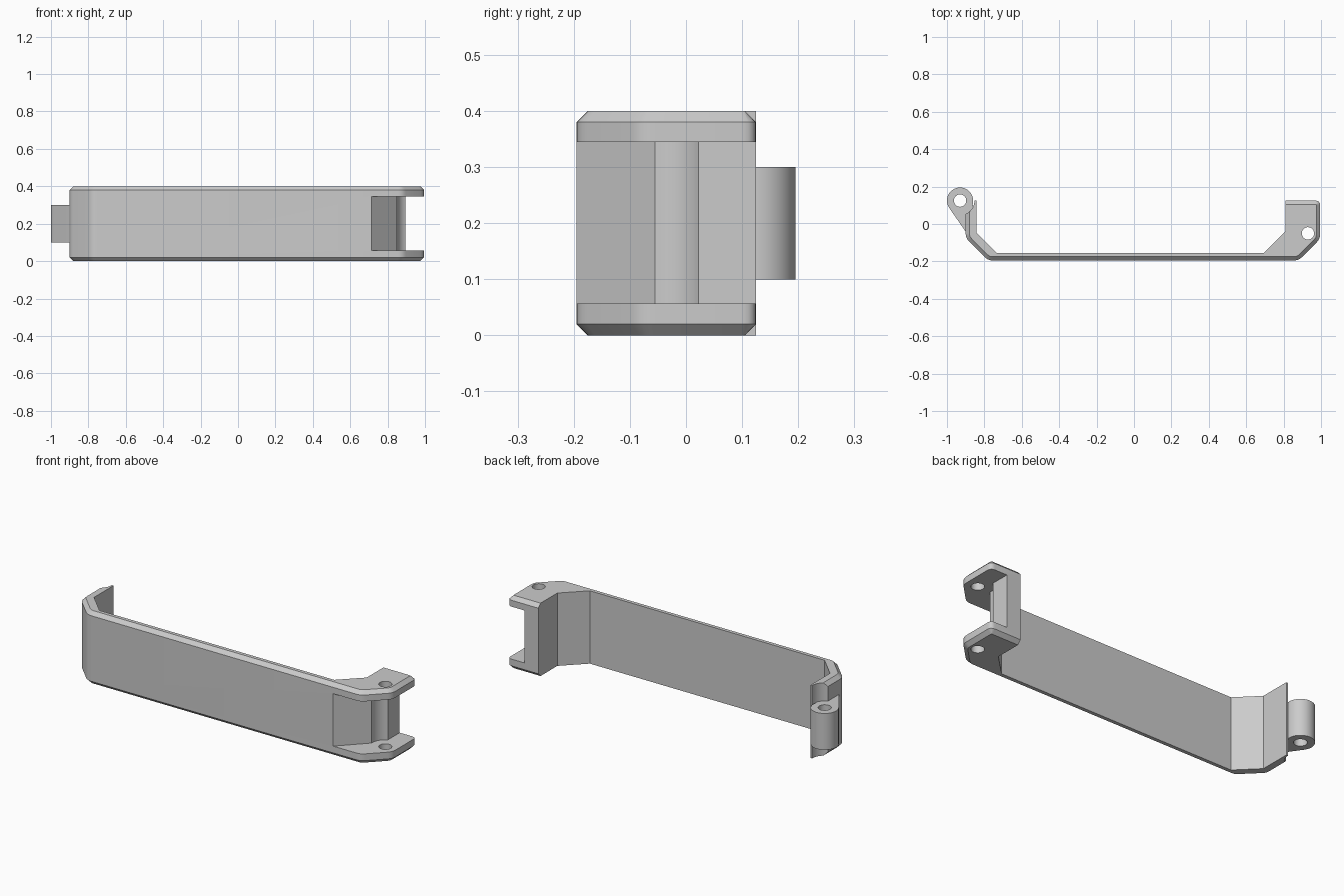
import bpy, bmesh
from math import cos, sin, pi, radians
from mathutils import Vector

if "Cube" in bpy.data.objects:
    bpy.data.objects.remove(bpy.data.objects["Cube"], do_unlink=True)

grey = bpy.data.materials.new("plain grey")
grey.use_nodes = True
grey.diffuse_color = (0.6, 0.6, 0.6, 1)
grey.node_tree.nodes["Principled BSDF"].inputs["Base Color"].default_value = (0.6, 0.6, 0.6, 1)

HEIGHT, CHAMFER, BACK = 0.4, 0.02, 0.125
PIN = Vector((0.93, -0.05))        # hinge hole in the fork
KNUCKLE = Vector((-0.93, 0.125))   # hinge hole in the knuckle


def arc(center, radius, start, end, steps):
    return [(center[0] + radius * cos(radians(start + (end - start) * i / steps)),
             center[1] + radius * sin(radians(start + (end - start) * i / steps)))
            for i in range(steps + 1)]


def rounded(points, radius, steps=4):
    """Round every corner with a short curve."""
    result = []
    for i, p in enumerate(points):
        p = Vector(p)
        a = p + (Vector(points[i - 1]) - p).normalized() * radius
        b = p + (Vector(points[(i + 1) % len(points)]) - p).normalized() * radius
        for k in range(steps + 1):
            t = k / steps
            result.append(a * (1 - t) ** 2 + p * 2 * t * (1 - t) + b * t * t)
    return result


def inset(points, distance):
    """Offset a counter-clockwise outline inwards."""
    result = []
    for i, p in enumerate(points):
        p = Vector(p)
        d1 = (p - Vector(points[i - 1])).normalized()
        d2 = (Vector(points[(i + 1) % len(points)]) - p).normalized()
        n1, n2 = Vector((-d1.y, d1.x)), Vector((-d2.y, d2.x))
        result.append(p + (n1 + n2) * distance / (1 + n1.dot(n2)))
    return result


def stack(name, layers):
    """Solid through outlines given as (outline, z) from bottom to top."""
    bm = bmesh.new()
    rings = [[bm.verts.new((p[0], p[1], z)) for p in pts] for pts, z in layers]
    bm.faces.new(rings[0])
    bm.faces.new(rings[-1])
    for low, high in zip(rings, rings[1:]):
        for i in range(len(low)):
            j = (i + 1) % len(low)
            bm.faces.new((low[i], low[j], high[j], high[i]))
    bmesh.ops.recalc_face_normals(bm, faces=bm.faces)
    mesh = bpy.data.meshes.new(name)
    bm.to_mesh(mesh)
    bm.free()
    mesh.materials.append(grey)
    obj = bpy.data.objects.new(name, mesh)
    bpy.context.collection.objects.link(obj)
    return obj


def prism(name, points, bottom, top):
    return stack(name, [(points, bottom), (points, top)])


def activate(obj):
    bpy.ops.object.select_all(action='DESELECT')
    obj.select_set(True)
    bpy.context.view_layer.objects.active = obj


def combine(target, tool, operation='DIFFERENCE'):
    activate(target)
    mod = target.modifiers.new("cut", 'BOOLEAN')
    mod.operation, mod.solver, mod.object = operation, 'EXACT', tool
    bpy.ops.object.modifier_apply(modifier=mod.name)
    bpy.data.objects.remove(tool, do_unlink=True)


# Bar: outer silhouette with chamfered top and bottom rims
outline = rounded([(-0.9, 0.2), (-0.9, -0.075), (-0.78, -0.195), (0.88, -0.195),
                   (0.995, -0.08), (0.995, BACK), (0.5, BACK), (0.5, 0.2)], 0.025)
small = inset(outline, CHAMFER)
bar = stack("handle_bar", [(small, 0), (outline, CHAMFER),
                           (outline, HEIGHT - CHAMFER), (small, HEIGHT)])

# Hollow behind the bar, which also trims the left arm
hollow = [(-0.843, BACK), (-0.843, -0.045), (-0.733, -0.155), (0.693, -0.155),
          (0.81, -0.04), (0.81, 0.5), (-1.2, 0.5), (-1.2, BACK)]
combine(bar, prism("hollow_cutter", hollow, -0.1, 0.5))

# Fork: slot between the two lugs with a curved clearance
slot = [(0.7, -0.21), (1.2, -0.21), (1.2, 0.3), (0.895, 0.3)]
slot += arc(PIN, 0.08, 116, 184, 10)
combine(bar, prism("slot_cutter", slot, 0.057, 0.345))
combine(bar, prism("pin_cutter", arc(PIN, 0.033, 0, 348.75, 31), -0.1, 0.5))

# Left arm: round clearance for the mating lugs
combine(bar, prism("clearance_cutter", arc(KNUCKLE, 0.077, 0, 354.375, 63), -0.1, 0.5))

# Knuckle: teardrop barrel joined to the left arm
teardrop = arc(KNUCKLE, 0.07, -15, 215, 40) + [(-0.89, -0.055), (-0.86, -0.03), (-0.86, 0.09)]
knuckle = prism("hinge_knuckle", teardrop, 0.1, 0.3)
combine(bar, knuckle, 'UNION')
combine(bar, prism("knuckle_cutter", arc(KNUCKLE, 0.033, 0, 348.75, 31), -0.1, 0.5))

activate(bar)
bpy.ops.object.shade_smooth_by_angle(angle=radians(30))
